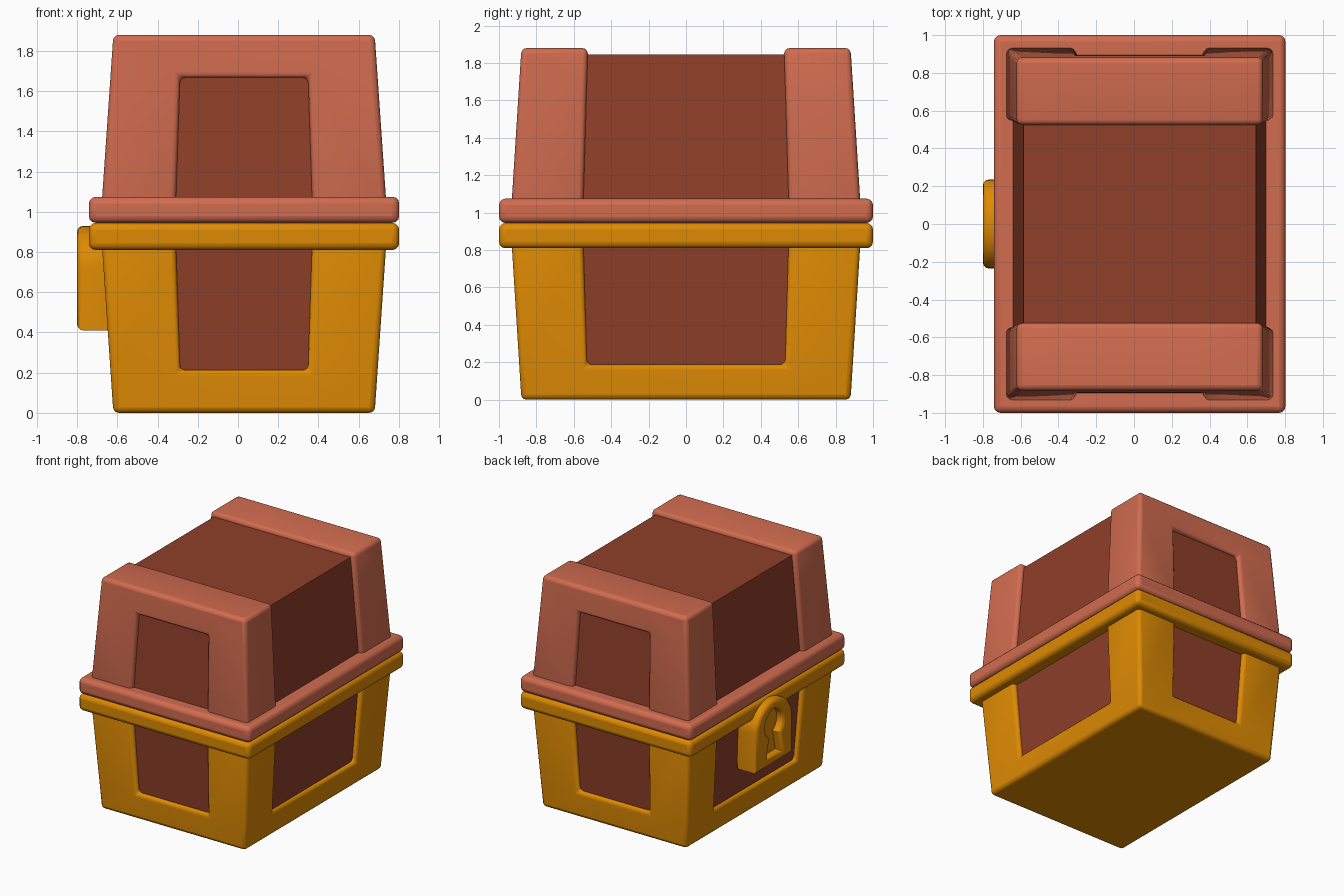
import bpy, bmesh, math
from mathutils import Vector

cube = bpy.data.objects.get("Cube")
if cube:
    bpy.data.objects.remove(cube, do_unlink=True)

CX = 0.03                    # the chest body sits right of centre, balancing the lock
RECESS = 0.035               # how far the wood panels sit below the frame
WIDE, NARROW = (0.71, 0.935), (0.65, 0.88)   # half sizes at rim and far end


def material(name, colour):
    m = bpy.data.materials.new(name)
    m.use_nodes = True
    m.diffuse_color = (*colour, 1)
    bsdf = m.node_tree.nodes["Principled BSDF"]
    bsdf.inputs["Base Color"].default_value = (*colour, 1)
    return m


pink = material("salmon trim", (0.64, 0.15, 0.078))
gold = material("gold trim", (0.73, 0.255, 0.001))
wood = material("brown wood", (0.275, 0.05, 0.022))


def add_object(name, bm, mat):
    mesh = bpy.data.meshes.new(name)
    bm.to_mesh(mesh)
    bm.free()
    obj = bpy.data.objects.new(name, mesh)
    obj.location.x = CX
    mesh.materials.append(mat)
    bpy.context.collection.objects.link(obj)
    return obj


def smooth(obj):
    bpy.ops.object.select_all(action='DESELECT')
    obj.select_set(True)
    bpy.context.view_layer.objects.active = obj
    bpy.ops.object.shade_smooth_by_angle(angle=math.radians(40))


def round_edges(obj, width):
    bevel = obj.modifiers.new("Bevel", 'BEVEL')
    bevel.width = width
    bevel.segments = 3
    bevel.limit_method = 'ANGLE'
    bevel.angle_limit = math.radians(40)
    smooth(obj)


def lerp(a, b, t):
    return a + (b - a) * t


def face_outward(bm, rim_z, end_z):
    """A downward taper mirrors the cube, so turn its faces back outward."""
    if end_z < rim_z:
        bmesh.ops.reverse_faces(bm, faces=bm.faces[:])


def core(name, rim_z, end_z):
    """Tapered wooden box, wide at the rim and narrow at the far end."""
    bm = bmesh.new()
    bmesh.ops.create_cube(bm, size=2)
    for v in bm.verts:
        t = (v.co.z + 1) / 2
        v.co = Vector((v.co.x * (lerp(WIDE[0], NARROW[0], t) - RECESS),
                       v.co.y * (lerp(WIDE[1], NARROW[1], t) - RECESS),
                       lerp(rim_z, end_z, t)))
    face_outward(bm, rim_z, end_z)
    add_object(name, bm, wood)


def frame(name, rim_z, end_z, front_z, side_z, open_middle, mat):
    """Tapered shell with panel openings, thickened inward and rounded."""
    bm = bmesh.new()
    bmesh.ops.create_cube(bm, size=2)
    cuts = [((1, 0, 0), s) for s in (-0.5, 0.5)]
    cuts += [((0, 1, 0), s) for s in (-0.5, 0.5)] + [((0, 0, 1), 0)]
    for axis, d in cuts:
        bmesh.ops.bisect_plane(bm, geom=bm.verts[:] + bm.edges[:] + bm.faces[:],
                               plane_co=Vector(axis) * d, plane_no=axis)

    def is_opening(f):
        x, y, z = f.calc_center_median()
        if z < -0.9 or (open_middle and abs(y) < 0.5):
            return True
        return z < 0 and (abs(x) < 0.5 or abs(y) < 0.5)

    bmesh.ops.delete(bm, geom=[f for f in bm.faces if is_opening(f)],
                     context='FACES')
    for v in bm.verts:
        x, y, z = v.co
        inner_x, inner_y = abs(x) < 0.9, abs(y) < 0.9
        if abs(z) < 0.1:
            new_z = front_z if inner_x else side_z if inner_y else (front_z + side_z) / 2
        else:
            new_z = rim_z if z < 0 else end_z
        t = (new_z - rim_z) / (end_z - rim_z)
        half_x = lerp(0.34, 0.312, t) if inner_x else lerp(WIDE[0], NARROW[0], t)
        half_y = lerp(0.55, 0.525, t) if inner_y else lerp(WIDE[1], NARROW[1], t)
        v.co = Vector((math.copysign(half_x, x), math.copysign(half_y, y), new_z))
    face_outward(bm, rim_z, end_z)
    obj = add_object(name, bm, mat)
    solid = obj.modifiers.new("Solidify", 'SOLIDIFY')
    solid.thickness = 0.08
    solid.offset = -1
    solid.use_even_offset = True
    round_edges(obj, 0.028)


def rim(name, low, high, mat):
    bm = bmesh.new()
    bmesh.ops.create_cube(bm, size=2)
    for v in bm.verts:
        v.co = Vector((v.co.x * 0.772, v.co.y, high if v.co.z > 0 else low))
    round_edges(add_object(name, bm, mat), 0.035)


# Wooden bodies
core("lower_box", 0.9, RECESS)
core("lid_box", 1.0, 1.88 - RECESS)

# Trim frames
frame("lower_frame", 0.88, 0, 0.21, 0.185, False, gold)
frame("lid_frame", 1.01, 1.88, 1.67, 1.67, True, pink)

# Rims that meet at the lid opening
rim("lower_rim", 0.81, 0.945, gold)
rim("lid_rim", 0.945, 1.075, pink)


def arc(cy, rx, ry, start, end, n):
    """Points on an elliptical arc, angles in degrees."""
    angles = [math.radians(lerp(start, end, i / n)) for i in range(n + 1)]
    return [(rx * math.cos(a), cy + ry * math.sin(a)) for a in angles]


def plate(name, outlines, x_front, x_back, bevel):
    """Flat plate facing -x; outlines are (y, z) loops, inner ones are holes."""
    curve = bpy.data.curves.new(name, 'CURVE')
    curve.dimensions = '2D'
    curve.fill_mode = 'BOTH'
    curve.extrude = (x_back - x_front) / 2 - bevel
    curve.bevel_depth = bevel
    curve.bevel_resolution = 2
    curve.offset = -bevel
    for pts in outlines:
        spline = curve.splines.new('POLY')
        spline.points.add(len(pts) - 1)
        for p, (y, z) in zip(spline.points, pts):
            p.co = (y, z, 0, 1)
        spline.use_cyclic_u = True
    curve.materials.append(gold)
    obj = bpy.data.objects.new(name, curve)
    obj.location.x = (x_front + x_back) / 2
    obj.rotation_euler = (math.pi / 2, 0, math.pi / 2)
    bpy.context.collection.objects.link(obj)
    bpy.ops.object.select_all(action='DESELECT')
    obj.select_set(True)
    bpy.context.view_layer.objects.active = obj
    bpy.ops.object.convert(target='MESH')
    smooth(bpy.context.view_layer.objects.active)


# Lock: arched plate with a keyhole, closed by a smaller plate behind it
arch = [(-0.235, 0.41), (0.235, 0.41)] + arc(0.73, 0.235, 0.2, 0, 180, 20)
keyhole = arc(0.735, 0.11, 0.11, -60, 240, 20) + [(-0.09, 0.48), (0.09, 0.48)]
backing = [(-0.17, 0.44), (0.17, 0.44), (0.17, 0.87), (-0.17, 0.87)]
plate("lock_plate", [arch, keyhole], -0.80, -0.61, 0.03)
plate("lock_backing", [backing], -0.74, -0.62, 0.005)
